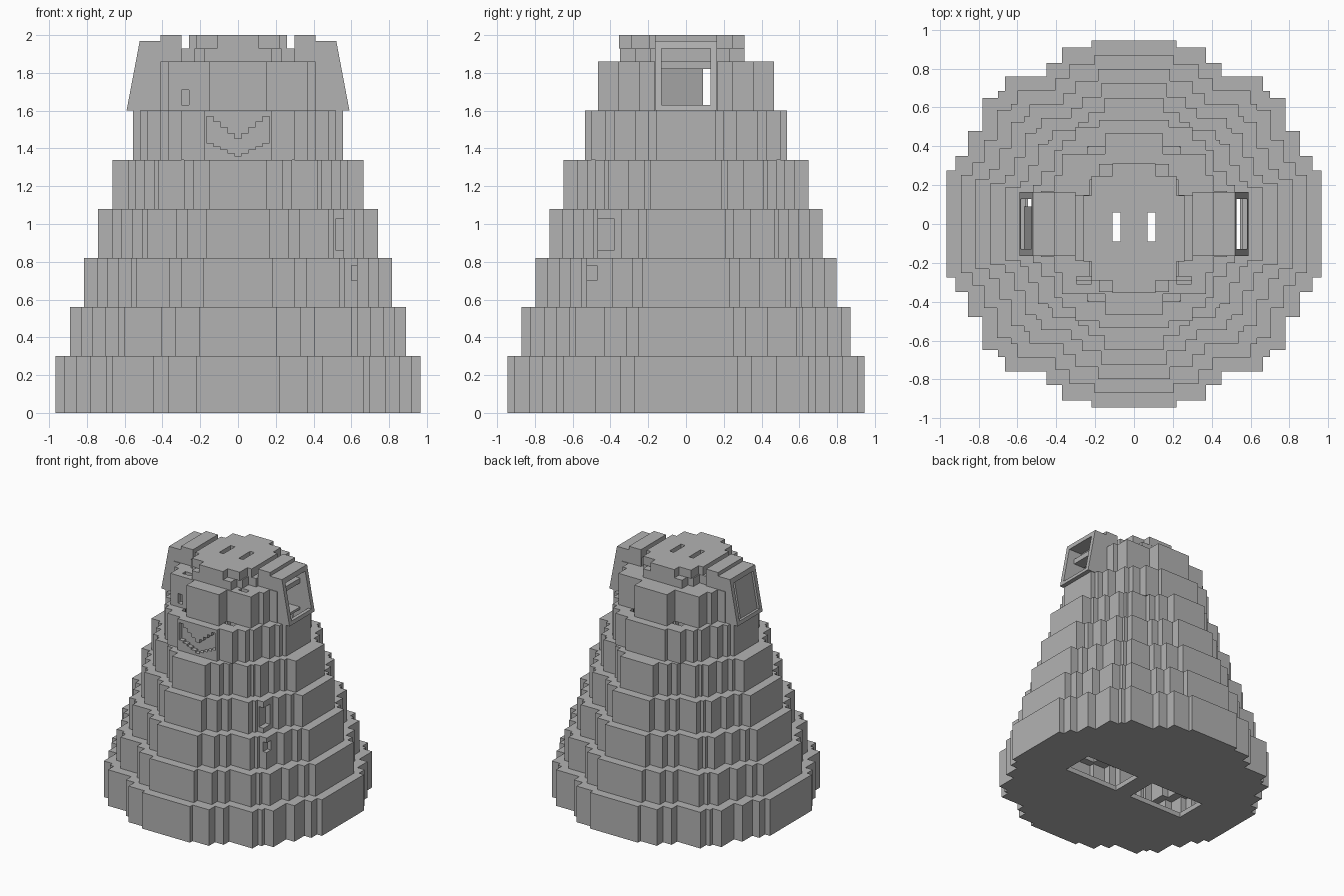
import bpy, bmesh

cube = bpy.data.objects.get("Cube")
if cube:
    bpy.data.objects.remove(cube, do_unlink=True)

grey = bpy.data.materials.new("plain_grey")
grey.use_nodes = True
grey.diffuse_color = (0.45, 0.45, 0.45, 1)
grey.node_tree.nodes["Principled BSDF"].inputs["Base Color"].default_value = grey.diffuse_color


def finish(name, bm):
    bmesh.ops.recalc_face_normals(bm, faces=bm.faces)
    mesh = bpy.data.meshes.new(name)
    bm.to_mesh(mesh)
    bm.free()
    mesh.materials.append(grey)
    obj = bpy.data.objects.new(name, mesh)
    bpy.context.collection.objects.link(obj)
    return obj


def staircase(corners):
    """Full stepped outline from the outer corners of one quarter."""
    quarter = [corners[0]]
    for a, b in zip(corners, corners[1:]):
        quarter += [(b[0], a[1]), b]
    back = quarter[::-1]
    return (quarter + [(-x, y) for x, y in back]
            + [(-x, -y) for x, y in quarter] + [(x, -y) for x, y in back])


def prism(name, points):
    """Closed prism between two matching loops of 3D points."""
    bm = bmesh.new()
    low, high = [[bm.verts.new(p) for p in loop] for loop in points]
    bm.faces.new(low)
    bm.faces.new(high)
    for i in range(len(low)):
        bm.faces.new((low[i - 1], low[i], high[i], high[i - 1]))
    return finish(name, bm)


def slab(name, corners, z0, z1, shift=0):
    loop = staircase(corners)
    return prism(name, [[(x, y + shift, z) for x, y in loop] for z in (z0, z1)])


def side_prism(name, profile, y0, y1):
    return prism(name, [[(x, y, z) for x, z in profile] for y in (y0, y1)])


def box(name, x0, x1, y0, y1, z0, z1):
    return side_prism(name, [(x0, z0), (x1, z0), (x1, z1), (x0, z1)], y0, y1)


def ring(name, corners, z0, z1, inner):
    """Hollow stepped tier."""
    bm = bmesh.new()
    loop = staircase(corners)
    loops = [[bm.verts.new((x * s, y * s, z)) for x, y in loop]
             for s, z in ((1, z0), (1, z1), (inner, z1), (inner, z0))]
    for k in range(4):
        a, b = loops[k - 1], loops[k]
        for i in range(len(a)):
            bm.faces.new((a[i - 1], a[i], b[i], b[i - 1]))
    return finish(name, bm)


def cut(obj, *bounds):
    cutter = box("cutter", *bounds)
    cutter.hide_render = True
    mod = obj.modifiers.new("cut", "BOOLEAN")
    mod.operation = "DIFFERENCE"
    mod.solver = "EXACT"
    mod.object = cutter
    bpy.context.view_layer.objects.active = obj
    bpy.ops.object.modifier_apply(modifier=mod.name)
    bpy.data.objects.remove(cutter, do_unlink=True)


# Stepped body tiers, each one narrower than the last
base = [(.965, .275), (.92, .35), (.855, .48), (.78, .65), (.7, .685),
        (.665, .76), (.45, .83), (.37, .91), (.22, .945)]
STEP = .26
tiers = []
for i in range(5):
    sx, sy = 1 - .075 * i / .965, 1 - .074 * i / .945
    round_off = 1 - .02 * i
    corners = [(x * sx, y * sy) if k in (0, 8) else (x * sx * round_off, y * sy * round_off)
               for k, (x, y) in enumerate(base)]
    z1 = .3 + STEP * i
    tiers.append(ring(f"body_tier_{i + 1}", corners, z1 - STEP if i else 0, z1, .82))

# Floor with two leg openings
floor = slab("floor", [(x * .9, y * .9) for x, y in base], 0, .04)
for s in (-1, 1):
    cut(floor, *sorted((.07 * s, .56 * s)), -.13, .13, -.1, .1)

# Notches on the left front corner
cut(tiers[3], .52, .61, -.51, -.38, .86, 1.03)
cut(tiers[2], .6, .67, -.55, -.47, .7, .78)

# Collar tier with the stepped grin
collar = ring("collar", [(.555, .16), (.52, .2), (.48, .27), (.41, .38),
                         (.37, .43), (.3, .5), (.18, .535)], 1.34, 1.6, .8)
for s in (-1, 1):
    cut(collar, *sorted((.4 * s, .545 * s)), -.13, .13, 1.3, 1.7)
for k in range(-4, 5):
    x, rise = k * .037, abs(k)
    cut(collar, x - .0187, x + .0187, -.6, -.5, 1.36 + .017 * rise, 1.45 + .03 * rise)

# Head tier with side doorways and one eye slot
head_corners = [(.48, .17), (.41, .25), (.37, .36), (.15, .465)]
head = ring("head", head_corners, 1.6, 1.83, .8)
lid = slab("head_lid", head_corners, 1.83, 1.86)
cut(head, -.3, -.26, -.4, -.32, 1.63, 1.71)
for s in (-1, 1):
    cut(head, *sorted((.34 * s, .6 * s)), -.13, .13, 1.62, 1.82)
    cut(lid, *sorted((.22 * s, .295 * s)), -.31, -.27, 1.8, 1.9)

# Cap in two steps, with twin slots down through the lid
cap_base = slab("cap_base", [(.3, .17), (.23, .25), (.18, .33)], 1.86, 1.93, -.02)
cap = slab("cap", [(.26, .17), (.22, .27), (.11, .333)], 1.93, 2, -.022)
for part in (cap, cap_base, lid):
    for s in (-1, 1):
        cut(part, *sorted((.07 * s, .11 * s)), -.09, .06, 1.7, 2.1)

# Slanted side hoods, open on the outer face
for side, s in (("left", 1), ("right", -1)):
    def hood(part, profile, y0, y1):
        side_prism(f"{side}_hood_{part}", [(x * s, z) for x, z in profile], y0, y1)

    cheek = [(.41, 1.6), (.59, 1.6), (.52, 1.97), (.41, 1.97)]
    hood("front_cheek", cheek, -.165, -.13)
    hood("back_cheek", cheek, .13, .165)
    hood("roof", [(.3, 1.93), (.527, 1.93), (.52, 1.97), (.3, 1.97)], -.165, .165)
    hood("ridge", [(.3, 1.86), (.41, 1.86), (.41, 2), (.3, 2)], -.165, .165)
    hood("sill", [(.555, 1.6), (.59, 1.6), (.584, 1.63), (.555, 1.63)], -.13, .13)
    if s < 0:
        hood("panel", [(.53, 1.6), (.57, 1.6), (.51, 1.93), (.47, 1.93)], -.13, .09)
